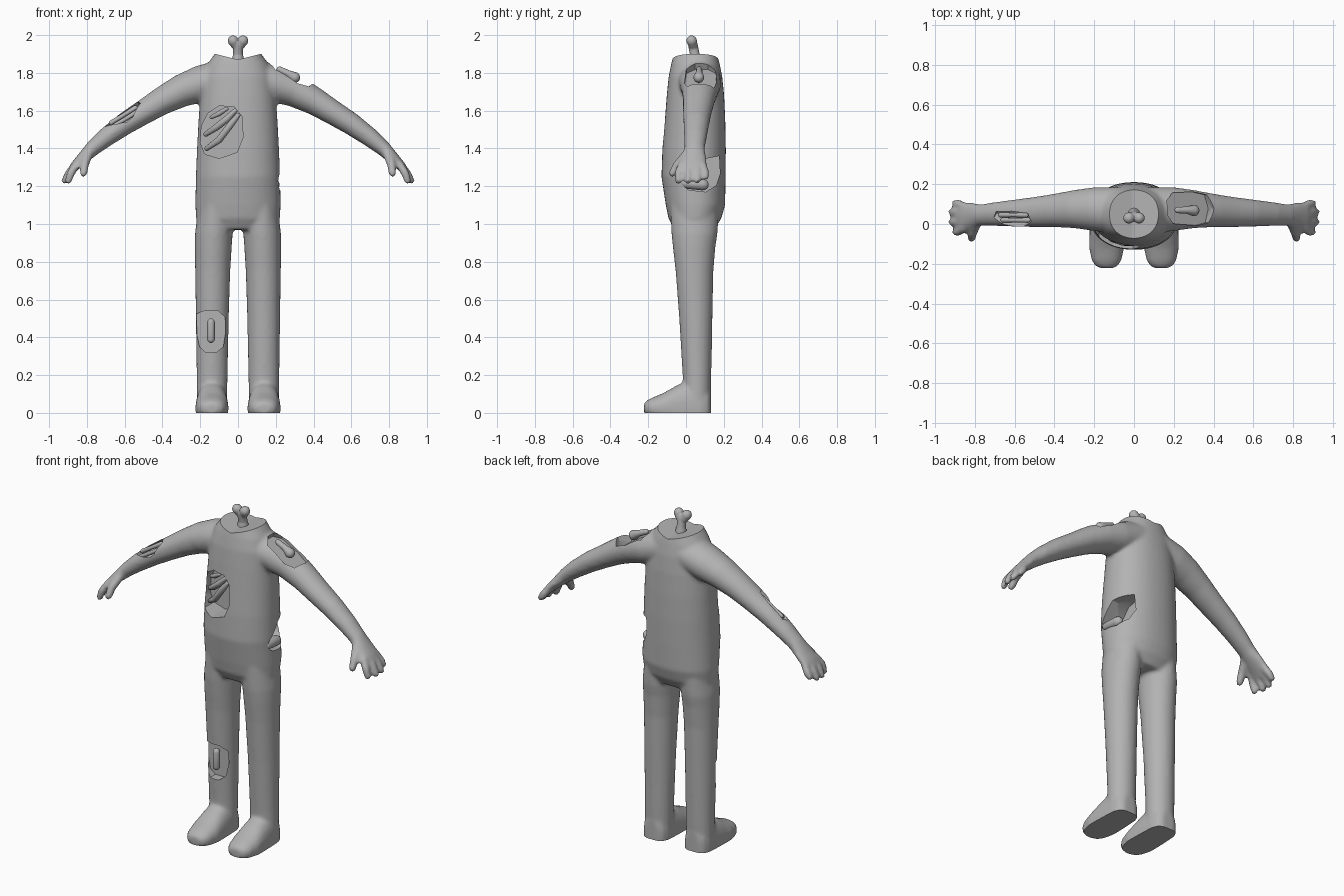
import bpy, bmesh, math
from mathutils import Vector as V

if "Cube" in bpy.data.objects:
    bpy.data.objects.remove(bpy.data.objects["Cube"])

grey = bpy.data.materials.new("plain_grey")
grey.diffuse_color = (0.45, 0.45, 0.45, 1)
grey.use_nodes = True
grey.node_tree.nodes["Principled BSDF"].inputs["Base Color"].default_value = grey.diffuse_color


def make(name, bm):
    bmesh.ops.recalc_face_normals(bm, faces=bm.faces)
    me = bpy.data.meshes.new(name)
    bm.to_mesh(me)
    bm.free()
    me.materials.append(grey)
    ob = bpy.data.objects.new(name, me)
    bpy.context.collection.objects.link(ob)
    return ob


def activate(ob):
    bpy.ops.object.select_all(action='DESELECT')
    ob.select_set(True)
    bpy.context.view_layer.objects.active = ob


def modify(ob, kind, **settings):
    activate(ob)
    mod = ob.modifiers.new(kind, kind)
    for key, val in settings.items():
        setattr(mod, key, val)
    bpy.ops.object.modifier_apply(modifier=mod.name)


def subtract(ob, cutter):
    modify(ob, 'BOOLEAN', object=cutter, operation='DIFFERENCE', solver='EXACT')


def slice_off(ob, co, no):
    """Remove everything on the side the normal points to, and cap the cut."""
    bm = bmesh.new()
    bm.from_mesh(ob.data)
    bmesh.ops.bisect_plane(bm, geom=bm.verts[:] + bm.edges[:] + bm.faces[:],
                           plane_co=co, plane_no=no, clear_outer=True)
    bmesh.ops.holes_fill(bm, edges=[e for e in bm.edges if e.is_boundary], sides=0)
    bmesh.ops.recalc_face_normals(bm, faces=bm.faces)
    bm.to_mesh(ob.data)
    bm.free()


def loft(bm, sections, power=2.0, n=28):
    """Skin a row of (centre, half axis, half axis) superellipse sections."""
    rings = []
    for c, u, v in sections:
        ring = []
        for i in range(n):
            a = math.tau * i / n
            ca, sa = math.cos(a), math.sin(a)
            ring.append(bm.verts.new(c + u * math.copysign(abs(ca) ** (2 / power), ca)
                                     + v * math.copysign(abs(sa) ** (2 / power), sa)))
        rings.append(ring)
    for a, b in zip(rings, rings[1:]):
        for i in range(n):
            bm.faces.new((a[i], a[(i + 1) % n], b[(i + 1) % n], b[i]))
    bm.faces.new(rings[0])
    bm.faces.new(rings[-1])


def tube(bm, pts, radii, n=14):
    """Round tube with rounded ends."""
    pts = [V(p) for p in pts]
    d0, d1 = (pts[0] - pts[1]).normalized(), (pts[-1] - pts[-2]).normalized()
    caps = ((0.98, 0.2), (0.85, 0.53), (0.5, 0.87))
    rows = [(pts[0] + d0 * radii[0] * k, radii[0] * s) for k, s in caps]
    rows += list(zip(pts, radii))
    rows += [(pts[-1] + d1 * radii[-1] * k, radii[-1] * s) for k, s in reversed(caps)]
    secs = []
    for i, (c, r) in enumerate(rows):
        t = (rows[min(i + 1, len(rows) - 1)][0] - rows[max(i - 1, 0)][0]).normalized()
        ref = V((0, 1, 0)) if abs(t.y) < 0.8 else V((1, 0, 0))
        u = t.cross(ref).normalized()
        secs.append((c, u * r, t.cross(u) * r))
    loft(bm, secs, n=n)


def prism(name, origin, u, v, pts, out, inn):
    """Polygon in the u, v plane, extruded along its normal both ways."""
    bm = bmesh.new()
    o, u, v = V(origin), V(u).normalized(), V(v).normalized()
    n = u.cross(v)
    a, b = [[bm.verts.new(o + u * x + v * y + n * d) for x, y in pts] for d in (out, -inn)]
    bm.faces.new(a)
    bm.faces.new(b)
    for i in range(len(pts)):
        j = (i + 1) % len(pts)
        bm.faces.new((a[i], a[j], b[j], b[i]))
    return make(name, bm)


X, Y, Z = V((1, 0, 0)), V((0, 1, 0)), V((0, 0, 1))
bm = bmesh.new()

# torso: z, centre y, half width, half depth
torso = [(0.97, .045, .19, .105), (1.03, .047, .222, .14), (1.1, .05, .226, .157),
         (1.25, .04, .223, .17), (1.4, .043, .217, .168), (1.55, .048, .209, .16),
         (1.68, .05, .2, .152), (1.78, .05, .19, .142), (1.85, .05, .16, .128),
         (1.94, .05, .095, .105)]
loft(bm, [(V((0, y, z)), X * a, Y * b) for z, y, a, b in torso], 2.2, 40)

# legs: z, centre x, centre y, half width, half depth
leg = [(1.12, .115, .045, .09, .13), (.95, .128, .045, .1, .122), (.88, .131, .043, .098, .113),
       (.75, .134, .045, .093, .1), (.5, .136, .052, .087, .088), (.2, .137, .058, .082, .076),
       (.04, .138, .058, .08, .072)]
# feet: y, half width, height
foot = [(-.222, .03, .05), (-.212, .055, .062), (-.185, .074, .078), (-.12, .088, .105),
        (-.05, .086, .145), (.02, .083, .175), (.08, .08, .17), (.115, .066, .15), (.132, .04, .12)]
# arms: x, z, centre y, half depth, half thickness
arm = [(.05, 1.78, .065, .12, .1), (.2, 1.74, .075, .11, .098), (.3, 1.705, .075, .096, .086),
       (.4, 1.653, .068, .084, .074), (.5, 1.592, .06, .076, .065), (.6, 1.53, .055, .068, .059),
       (.7, 1.458, .05, .06, .05), (.77, 1.4, .045, .054, .041), (.82, 1.35, .04, .068, .032),
       (.86, 1.31, .036, .076, .026), (.885, 1.28, .035, .06, .02)]
fingers = [(-.02, .898, -.04, 1.228), (.015, .917, .01, 1.228),
           (.055, .917, .06, 1.232), (.088, .9, .103, 1.25)]
for s in (1, -1):
    loft(bm, [(V((s * x, y, z)), X * a, Y * b) for z, x, y, a, b in leg])
    loft(bm, [(V((s * .138, y, .025)), X * w, Z * (h - .025)) for y, w, h in foot], 2.3)
    secs = []
    for i, (x, z, y, a, b) in enumerate(arm):
        p, q = arm[max(i - 1, 0)], arm[min(i + 1, len(arm) - 1)]
        t = V((s * (q[0] - p[0]), 0, q[1] - p[1])).normalized()
        secs.append((V((s * x, y, z)), Y * a, t.cross(Y) * b))
    loft(bm, secs)
    for y0, x1, y1, z1 in fingers:
        tube(bm, [(s * .855, y0, 1.315), (s * (.45 * .87 + .55 * x1), y1, 1.268), (s * x1, y1, z1)],
             (.022, .022, .019))
    tube(bm, [(s * .79, .01, 1.375), (s * .812, -.045, 1.315), (s * .818, -.072, 1.268)],
         (.026, .024, .021))

# fuse the limbs into one smooth body with flat soles
body = make("body", bm)
modify(body, 'REMESH', mode='VOXEL', voxel_size=.0105)
modify(body, 'SMOOTH', factor=.5, iterations=6)
slice_off(body, (0, 0, 0), (0, 0, -1))
core = body.copy()
core.data = body.data.copy()
bpy.context.collection.objects.link(core)
for s in (1, -1):
    slice_off(core, (s * .76, 0, 0), (s, 0, 0))

# severed neck
cut = prism("neck_cutter", (0, .05, 1.9), X, Z,
            [(-.3, .003), (-.12, 0), (0, -.03), (.12, 0), (.3, .003), (.3, .2), (-.3, .2)], .4, .4)
subtract(body, cut)
bpy.data.objects.remove(cut)

# wounds: origin, u, v, outline, reach outward, reach inward, depth below the skin
along, perp = V((-.85, 0, -.53)).normalized(), V((-.53, 0, .85)).normalized()
fn = (perp * .75 - Y * .65).normalized()
fc = V((-.585, .055, 1.54))
cross = fn.cross(along)
wounds = [
    ((-.085, -.11, 1.485), X, Z, [(-.115, -.055), (-.09, -.115), (-.015, -.138), (.08, -.105),
     (.112, -.025), (.105, .085), (.065, .135), (-.015, .14), (-.075, .1), (-.108, .035)], .1, .13, .03),
    ((-.143, -.03, .43), X, Z, [(-.06, -.08), (-.03, -.107), (.03, -.107), (.065, -.08), (.078, 0),
     (.075, .075), (.04, .108), (-.03, .112), (-.09, .09), (-.078, 0)], .1, .06, .028),
    (fc + fn * .06, along, cross, [(-.1, -.04), (0, -.045), (.1, -.035), (.115, -.01), (.06, .03),
     (0, .05), (-.04, .045), (-.112, 0)], .06, .05, .02),
    ((.29, .077, 1.80), (.87, 0, -.5), Y, [(-.13, -.03), (-.09, -.075), (.05, -.085), (.11, -.07),
     (.128, 0), (.105, .07), (.03, .085), (-.09, .08), (-.13, .04)], .12, .055, .022),
    ((.22, .075, 1.265), Y, Z, [(.1, .095), (0, .075), (-.085, -.02), (-.1, -.055), (-.06, -.085),
     (.03, -.095), (.085, -.06), (.105, 0)], .1, .12, .042),
]
for origin, u, v, outline, out, inn, depth in wounds:
    inner = core.copy()
    inner.data = core.data.copy()
    bpy.context.collection.objects.link(inner)
    modify(inner, 'DISPLACE', strength=-depth, mid_level=0)
    cut = prism("wound_cutter", origin, u, v, outline, out, inn)
    subtract(cut, inner)
    subtract(body, cut)
    bpy.data.objects.remove(inner)
    bpy.data.objects.remove(cut)
bpy.data.objects.remove(core)


def bones(name, *tubes):
    bm = bmesh.new()
    for pts, radii in tubes:
        tube(bm, pts, radii)
    return make(name, bm)


# neck bone with a two-knobbed end
neck = [([(0, .048, 1.865), (0, .046, 1.9), (0, .036, 1.95)], (.034, .026, .026))]
for s in (1, -1):
    neck.append(([(s * .012, .038, 1.945), (s * .026, .03, 1.97)], (.024, .029)))
parts = [bones("neck_bone", *neck)]
modify(parts[0], 'REMESH', mode='VOXEL', voxel_size=.005)
modify(parts[0], 'SMOOTH', factor=.5, iterations=4)


# ribs follow the curve of the chest
def rib(*xz):
    return [(x, .045 - .142 * math.sqrt(1 - (x / .195) ** 2), z) for x, z in xz]


parts.append(bones("ribs",
                   (rib((-.165, 1.4), (-.1, 1.445), (-.04, 1.525), (0, 1.575)), (.013, .018, .018, .013)),
                   (rib((-.17, 1.475), (-.11, 1.515), (-.055, 1.56), (-.015, 1.6)), (.013, .018, .018, .012)),
                   (rib((-.14, 1.565), (-.1, 1.585), (-.06, 1.61)), (.01, .014, .01))))
parts.append(bones("shin_bone", ([(-.143, -.002, .39), (-.143, -.002, .48)], (.02, .02))))
parts.append(bones("forearm_bones", *[
    ([fc + fn * .038 + cross * c + along * a for a in (-.075, 0, .075)], (.013, .011, .013))
    for c in (-.02, .014)]))
parts.append(bones("shoulder_bone",
                   ([(.22, .07, 1.818), (.265, .07, 1.797), (.3, .068, 1.776)], (.016, .018, .029))))
parts.append(bones("hip_bone", ([(.19, .0, 1.215), (.19, .09, 1.208)], (.028, .03))))

for ob in [body] + parts:
    activate(ob)
    bpy.ops.object.shade_smooth_by_angle(angle=math.radians(40))
